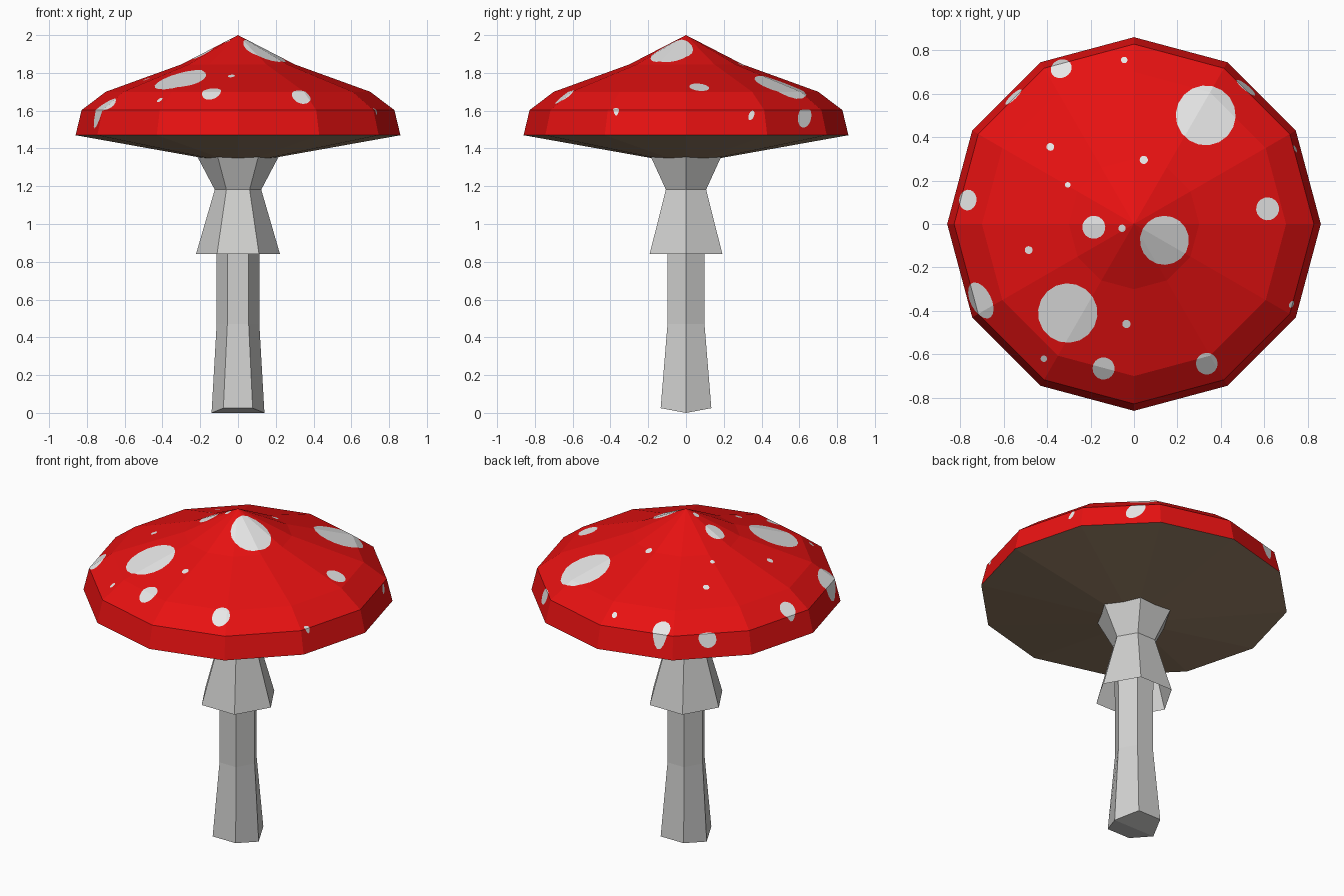
import bpy, bmesh, math
from mathutils import Vector

if "Cube" in bpy.data.objects:
    bpy.data.objects.remove(bpy.data.objects["Cube"])


def material(name, rgb):
    m = bpy.data.materials.new(name)
    m.diffuse_color = (*rgb, 1.0)
    m.use_nodes = True
    m.node_tree.nodes["Principled BSDF"].inputs["Base Color"].default_value = m.diffuse_color
    return m


RED = material("cap red", (0.85, 0.006, 0.006))
WHITE = material("spot white", (0.8, 0.8, 0.8))
STEM = material("stem pale grey", (0.63, 0.63, 0.62))
BROWN = material("underside brown", (0.31, 0.21, 0.13))


def lathe(profile, sides):
    """Flat-sided surface of revolution, profile listed bottom to top."""
    bm = bmesh.new()
    rings = []
    for r, z in profile:
        rings.append([bm.verts.new((r * math.cos(2 * math.pi * i / sides),
                                    r * math.sin(2 * math.pi * i / sides), z))
                      for i in range(sides)])
    for a, b in zip(rings, rings[1:]):
        for i in range(sides):
            j = (i + 1) % sides
            bm.faces.new((a[i], a[j], b[j], b[i]))
    return bm, rings


def finish(bm, name, *mats):
    bmesh.ops.remove_doubles(bm, verts=bm.verts[:], dist=1e-6)
    me = bpy.data.meshes.new(name)
    bm.to_mesh(me)
    bm.free()
    for m in mats:
        me.materials.append(m)
    ob = bpy.data.objects.new(name, me)
    bpy.context.collection.objects.link(ob)
    return ob


def cut_spot(bm, x, y, radial, tangent, sides=18):
    """Cut an ellipse, seen from above, into the cap and colour it."""
    c = Vector((x, y, 0))
    u = c.normalized()
    v = Vector((-u.y, u.x, 0))
    pts = [c + u * radial * math.cos(2 * math.pi * i / sides)
           + v * tangent * math.sin(2 * math.pi * i / sides) for i in range(sides)]
    planes = []
    for p, q in zip(pts, pts[1:] + pts[:1]):
        d = q - p
        planes.append((p, Vector((d.y, -d.x, 0)).normalized()))

    def inside(face, tests):
        m = face.calc_center_median()
        return all((m - p).dot(n) < 0 for p, n in tests)

    reach = max(radial, tangent) + 0.005
    for k, (p, n) in enumerate(planes):
        faces = []
        for f in bm.faces:
            xs = [w.co.x for w in f.verts]
            ys = [w.co.y for w in f.verts]
            if (min(xs) < x + reach and max(xs) > x - reach and
                    min(ys) < y + reach and max(ys) > y - reach and
                    inside(f, planes[:k])):
                faces.append(f)
        edges = {e for f in faces for e in f.edges}
        verts = {w for f in faces for w in f.verts}
        bmesh.ops.bisect_plane(bm, geom=faces + list(edges) + list(verts),
                               dist=1e-5, plane_co=p, plane_no=n)
    for f in bm.faces:
        if inside(f, planes):
            f.material_index = 1


# Cap: twelve-sided dome with spots cut into it
cap, _ = lathe([(0.86, 1.47), (0.828, 1.603), (0.70, 1.70), (0.30, 1.845), (0, 2.0)], 12)
bmesh.ops.remove_doubles(cap, verts=cap.verts[:], dist=1e-6)
round_spots = [
    (0.33, 0.50, 0.138), (0.14, -0.075, 0.113), (-0.305, -0.41, 0.137),
    (-0.185, -0.015, 0.053), (-0.055, -0.02, 0.017), (0.615, 0.07, 0.053),
    (0.045, 0.295, 0.019), (-0.385, 0.355, 0.018), (-0.305, 0.18, 0.013),
    (-0.485, -0.12, 0.018), (-0.035, -0.46, 0.019), (-0.14, -0.665, 0.051),
    (0.335, -0.643, 0.05), (-0.415, -0.62, 0.015), (-0.045, 0.755, 0.015)]
rim_spots = [  # x, y, radial and tangential half size
    (-0.335, 0.715, 0.042, 0.05), (-0.555, 0.585, 0.012, 0.05),
    (0.515, 0.628, 0.012, 0.055), (-0.765, 0.11, 0.040, 0.048),
    (-0.705, -0.352, 0.048, 0.09), (0.725, -0.37, 0.010, 0.017),
    (0.742, 0.346, 0.005, 0.018)]
for x, y, r in round_spots:
    cut_spot(cap, x, y, r, r)
for s in rim_spots:
    cut_spot(cap, *s)
finish(cap, "cap", RED, WHITE)

# Underside of the cap: shallow cone
under, _ = lathe([(0, 1.315), (0.20, 1.352), (0.86, 1.47)], 12)
finish(under, "cap_underside", BROWN)

# Stem: six-sided, flaring out under the cap, with a folded foot
stem, rings = lathe([(0.155, 0.025), (0.113, 0.47), (0.113, 0.84),
                     (0.122, 1.18), (0.225, 1.375)], 6)
foot = rings[0]
for i, x in ((0, 0.14), (3, -0.14)):
    foot[i].co = (x, 0, 0)
stem.faces.new((foot[3], foot[2], foot[1], foot[0]))
stem.faces.new((foot[0], foot[5], foot[4], foot[3]))
finish(stem, "stem", STEM)

# Skirt: open six-sided collar around the stem
skirt, _ = lathe([(0.222, 0.842), (0.123, 1.182)], 6)
finish(skirt, "skirt", STEM)
